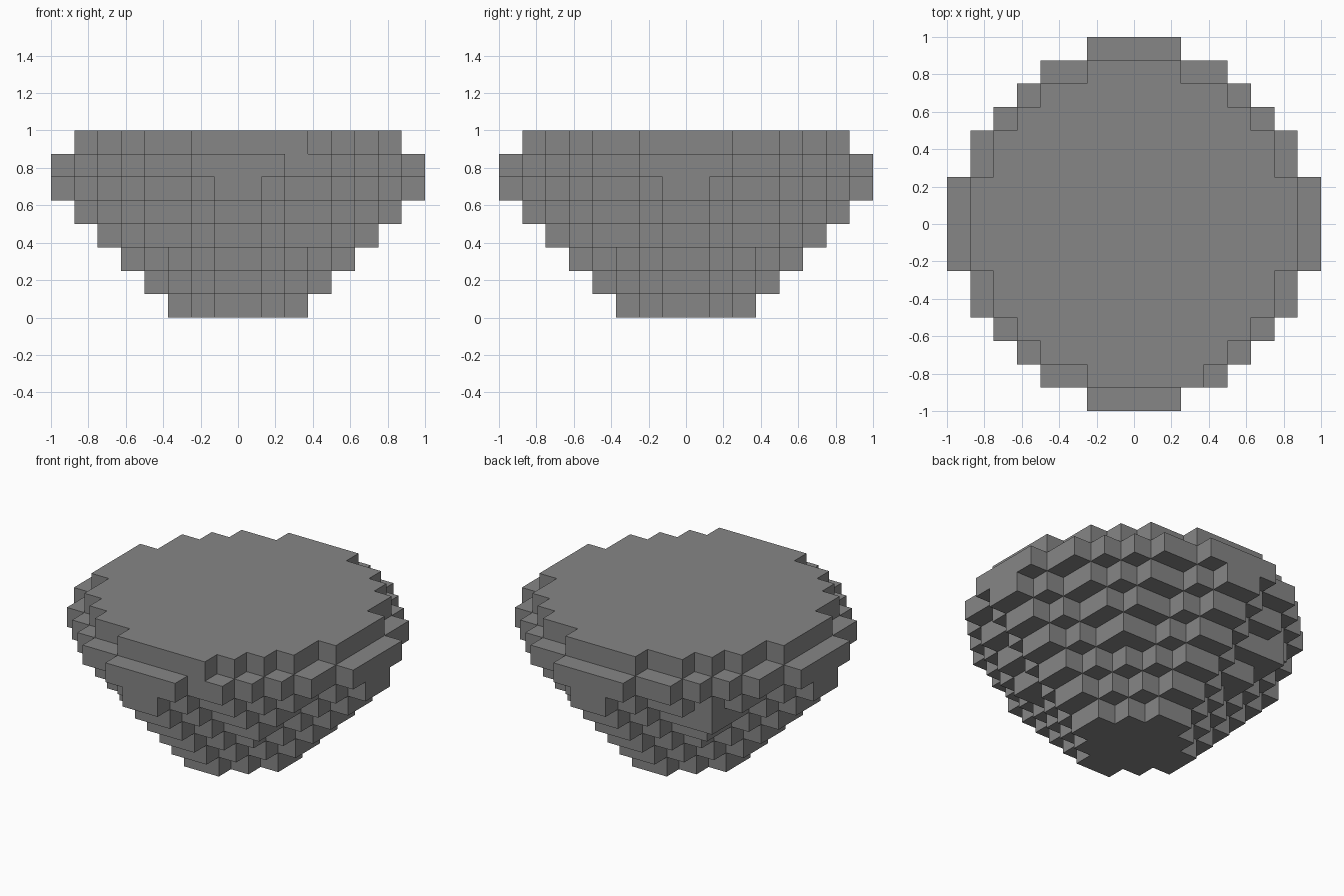
import bpy
import bmesh
from mathutils import Vector

cube = bpy.data.objects.get("Cube")
if cube:
    bpy.data.objects.remove(cube, do_unlink=True)

BLOCK = 0.125

# Stair profile of one quarter of each layer, bottom to top:
# digit i is the depth in blocks of column i counted from the centre
LAYERS = ["321", "4321", "54321", "654421", "7655421",
          "87665421", "88776542", "7766542"]

stone = bpy.data.materials.new("grey stone")
stone.use_nodes = True
color = (0.24, 0.24, 0.24, 1)
stone.diffuse_color = color
stone.node_tree.nodes["Principled BSDF"].inputs["Base Color"].default_value = color

# Fill blocks, mirrored into four quarters
cells = set()
for z, profile in enumerate(LAYERS):
    for x, depth in enumerate(profile):
        for y in range(int(depth)):
            cells |= {(i, j, z) for i in (x, -x - 1) for j in (y, -y - 1)}

# Single stray blocks that break the symmetry
cells |= {(2, -7, 7), (-5, 4, 4)}


def skin(cells):
    """Make quads only where a block meets empty space."""
    bm = bmesh.new()
    corners = {}

    def corner(p):
        key = tuple(round(c) for c in p)
        if key not in corners:
            corners[key] = bm.verts.new(Vector(key) * BLOCK)
        return corners[key]

    for cell in sorted(cells):
        base = Vector(cell)
        for axis in range(3):
            u, v, n = Vector(), Vector(), Vector()
            n[axis] = u[(axis + 1) % 3] = v[(axis + 2) % 3] = 1
            for side in (0, 1):
                beside = base + n * (1 if side else -1)
                if tuple(round(c) for c in beside) in cells:
                    continue
                o = base + n * side
                loop = [o, o + u, o + u + v, o + v]
                if not side:
                    loop.reverse()
                bm.faces.new([corner(p) for p in loop])
    return bm


# Stepped rock body with flat runs merged into single faces
bm = skin(cells)
bmesh.ops.dissolve_limit(bm, angle_limit=0.01, verts=bm.verts[:], edges=bm.edges[:])
mesh = bpy.data.meshes.new("stepped_rock")
bm.to_mesh(mesh)
bm.free()
mesh.materials.append(stone)
rock = bpy.data.objects.new("stepped_rock", mesh)
bpy.context.collection.objects.link(rock)
